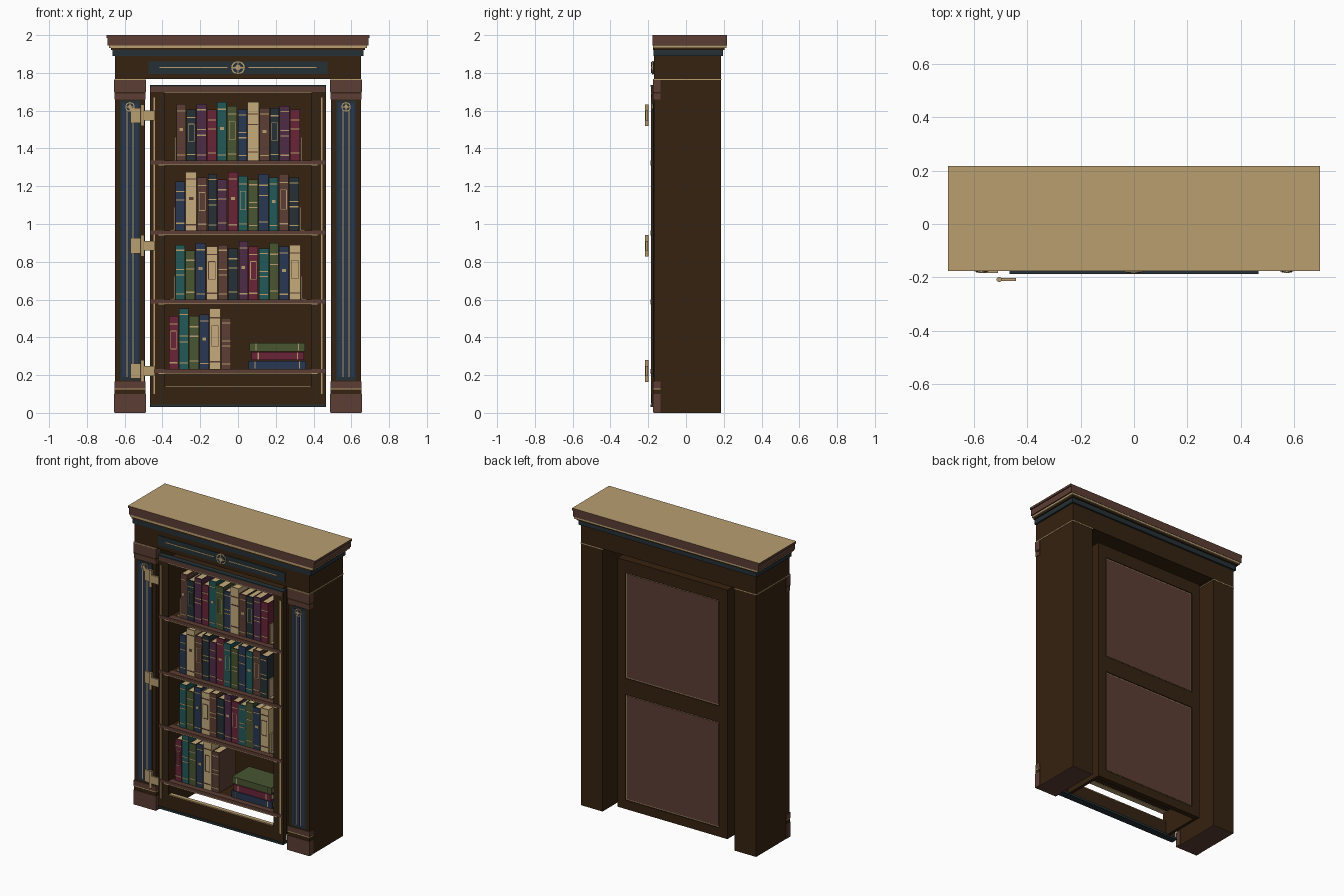
import bpy, bmesh, math
from mathutils import Matrix, Vector

cube = bpy.data.objects.get("Cube")
if cube:
    bpy.data.objects.remove(cube, do_unlink=True)

COLOURS = {
    "dark wood": (.036, .016, .005), "rosewood": (.107, .048, .033),
    "slate": (.018, .030, .035), "gold": (.479, .342, .162),
    "parchment": (.56, .41, .20), "navy": (.021, .038, .085),
    "teal": (.014, .100, .098), "green": (.065, .089, .030),
    "maroon": (.144, .018, .037), "plum": (.076, .025, .061),
}
NAMES = list(COLOURS)
MATERIALS = []
for title, rgb in COLOURS.items():
    m = bpy.data.materials.new(title)
    m.use_nodes = True
    m.diffuse_color = (*rgb, 1)
    shader = m.node_tree.nodes["Principled BSDF"]
    shader.inputs["Base Color"].default_value = (*rgb, 1)
    shader.inputs["Roughness"].default_value = .7
    MATERIALS.append(m)


class Part:
    """Collects boxes and cylinders into one named object."""

    def __init__(self, name):
        self.name, self.bm = name, bmesh.new()

    def paint(self, verts, colour):
        faces = {f for v in verts for f in v.link_faces}
        for f in faces:
            f.material_index = NAMES.index(colour)
        return faces

    def box(self, colour, xs, ys, zs):
        size = [b - a for a, b in (xs, ys, zs)]
        mid = [(a + b) / 2 for a, b in (xs, ys, zs)]
        mat = Matrix.Translation(mid) @ Matrix.Diagonal((*size, 1))
        made = bmesh.ops.create_cube(self.bm, size=1, matrix=mat)["verts"]
        return self.paint(made, colour)

    def disc(self, colour, centre, radius, depth, upright=False, sides=20):
        turn = Matrix() if upright else Matrix.Rotation(math.pi / 2, 4, "X")
        made = bmesh.ops.create_cone(self.bm, cap_ends=True, segments=sides, radius1=radius,
                                     radius2=radius, depth=depth,
                                     matrix=Matrix.Translation(centre) @ turn)["verts"]
        return self.paint(made, colour)

    def done(self):
        mesh = bpy.data.meshes.new(self.name)
        self.bm.to_mesh(mesh)
        self.bm.free()
        for m in MATERIALS:
            mesh.materials.append(m)
        ob = bpy.data.objects.new(self.name, mesh)
        bpy.context.collection.objects.link(ob)
        return ob


def around(c, half):
    return (c - half, c + half)


def rosette(part, x, y, z, r):
    # Ringed medallion with spokes
    part.disc("gold", (x, y, z), r, .008)
    part.disc("slate", (x, y - .003, z), r * .8, .006)
    for horizontal in (True, False):
        a, b = (r * .8, r * .1) if horizontal else (r * .1, r * .8)
        part.box("gold", around(x, a), (y - .008, y), around(z, b))
    part.disc("gold", (x, y - .005, z), r * .4, .008)


FRONT, BACK = -.17, .185

# Side columns with plinth, fluted inlay and capital
for side, label in ((-1, "right"), (1, "left")):
    c = side * .572
    p = Part(label + "_column")
    p.box("dark wood", around(c, .08), (FRONT, BACK), (.002, 1.768))
    p.box("rosewood", around(c, .08), (FRONT, BACK), (0, .002))
    for colour, grow, z0, z1 in (
            ("rosewood", .004, .002, .1), ("dark wood", .002, .1, .125), ("gold", .003, .125, .13),
            ("rosewood", .003, .13, .165), ("rosewood", .002, 1.66, 1.69),
            ("dark wood", .003, 1.69, 1.7), ("rosewood", .004, 1.7, 1.762)):
        p.box(colour, around(c, .08 + grow), (FRONT - .002 - grow, -.135), (z0, z1))
    p.box("gold", around(c, .083), (FRONT - .006, BACK + .002), (1.762, 1.768))
    p.box("slate", around(c, .054), (FRONT - .003, FRONT), (.172, 1.655))
    for k in (-1, 0, 1):
        p.box("navy", around(c + k * .033, .009), (FRONT - .005, FRONT), (.19, 1.64))
    for k in (-1, 1):
        p.box("gold", around(c + k * .0165, .003), (FRONT - .006, FRONT), (.19, 1.64))
    rosette(p, c, FRONT - .004, 1.62, .025)
    p.done()

# Lintel with inlaid plaque
p = Part("lintel")
p.box("dark wood", (-.652, .652), (FRONT, BACK), (1.768, 1.89))
p.box("slate", (-.474, .474), (FRONT - .005, FRONT), (1.795, 1.86))
for s in (-1, 1):
    p.box("gold", around(s * .235, .18), (FRONT - .007, FRONT), around(1.828, .003))
rosette(p, 0, FRONT - .006, 1.828, .036)
p.done()

# Stepped cornice with a gilt top face
p = Part("cornice")
for colour, grow, z0, z1 in (
        ("slate", .012, 1.89, 1.922), ("dark wood", .02, 1.922, 1.932), ("gold", .03, 1.932, 1.945),
        ("rosewood", .038, 1.945, 1.985), ("rosewood", .045, 1.985, 2)):
    out = min(grow, .032)
    faces = p.box(colour, around(0, .652 + grow), (FRONT - out * .2, BACK + out), (z0, z1))
for f in faces:
    f.normal_update()
    if f.normal.z > .5:
        f.material_index = NAMES.index("gold")
p.done()

# Door carcass: open at the bottom, panelled at the back
p = Part("door_carcass")
REAR = .145
for s in (-1, 1):
    p.box("dark wood", around(s * .4, .01), (-.155, REAR), (.04, 1.715))
    p.box("dark wood", around(s * .37, .021), (.125, REAR), (.04, 1.7))
p.box("dark wood", (-.39, .39), (-.155, REAR), (1.695, 1.715))
p.box("dark wood", (-.39, .39), (.11, .125), (.04, 1.7))
for z0, z1 in ((.04, .1), (.81, .92), (1.63, 1.695)):
    p.box("dark wood", (-.349, .349), (.125, REAR), (z0, z1))
for z0, z1 in ((.1, .81), (.92, 1.63)):
    p.box("gold", (-.349, .349), (.125, .138), (z0, z1))
    p.box("rosewood", (-.342, .342), (.126, .141), (z0 + .007, z1 - .007))
p.done()

# Face frame of the door
p = Part("door_face_frame")
for s in (-1, 1):
    p.box("dark wood", around(s * .4275, .0375), (-.182, -.15), (.045, 1.733))
    p.box("gold", around(s * .444, .004), (-.185, -.18), (.1, 1.67))
    p.box("slate", around(s * .409, .002), (-.184, -.18), (.05, 1.69))
p.box("rosewood", (-.463, .463), (-.186, -.15), (1.7, 1.728))
p.box("slate", (-.466, .466), (-.187, -.15), (1.728, 1.737))
p.box("gold", (-.39, .39), (-.184, -.15), (1.693, 1.7))
p.box("dark wood", (-.39, .39), (-.18, -.155), (.045, .14))
p.box("gold", (-.385, .385), (-.182, -.155), (.138, .143))
p.box("slate", (-.466, .466), (-.187, -.14), (.03, .045))
p.done()

# Shelves with gilt-edged lips
SHELVES = (1.335, .965, .6, .232)
p = Part("shelves")
for top in SHELVES:
    p.box("dark wood", (-.39, .39), (-.15, .11), (top - .022, top))
    p.box("rosewood", (-.462, .462), (-.188, -.15), (top - .02, top))
    p.box("gold", (-.42, .42), (-.187, -.15), (top - .026, top - .02))
p.done()

# Books: covers, page blocks and gilt spine work
SPINE, EDGE = -.15, .03


def book(part, colour, x, width, z, height, style):
    xs, zs = (x, x + width), (z, z + height)
    part.box(colour, xs, (SPINE, SPINE + .008), zs)
    for cover in ((x, x + .004), (x + width - .004, x + width)):
        part.box(colour, cover, (SPINE + .008, EDGE), zs)
    part.box("parchment", (x + .004, x + width - .004), (SPINE + .008, EDGE - .006),
             (z + .002, z + height - .004))
    trim = "rosewood" if colour == "parchment" else "gold"
    ys = (SPINE - .002, SPINE)
    mid = x + width / 2
    for level in ((.1, .88), (.15, .62, .8), (.1, .45, .55, .9), (.12, .85))[style]:
        part.box(trim, (x + .003, x + width - .003), ys, around(z + level * height, .003))
    if style == 3:
        for dx in (-1, 1):
            part.box(trim, around(mid + dx * width * .3, .0015), ys,
                     around(z + height * .55, height * .17))
        for dz in (.38, .72):
            part.box(trim, around(mid, width * .3), ys, around(z + dz * height, .0015))
    elif style == 0:
        part.box(trim, around(mid, width * .2), ys, around(z + height * .55, .008))


CYCLE = ["rosewood", "slate", "plum", "maroon", "teal", "green", "navy", "parchment"]
# Each row: name, first colour in the cycle, start, heights in hundredths
ROWS = (("top", 0, -.325, (30, 27, 30, 27, 31, 29, 27, 31, 28, 28, 29, 27)),
        ("upper", 6, -.33, (26, 31, 28, 30, 27, 31, 29, 27, 30, 28, 30, 28)),
        ("lower", 4, -.33, (29, 26, 30, 28, 29, 27, 31, 28, 27, 30, 28, 29)),
        ("bottom", 3, -.365, (28, 32, 28, 29, 32, 27)))
for row, (label, first, x, heights) in enumerate(ROWS):
    p = Part(label + "_books")
    left = x
    for i, h in enumerate(heights):
        colour = CYCLE[(first + i) % len(CYCLE)]
        if label == "upper" and i == 9:
            colour = "teal"
        width = .059 if colour == "parchment" else .049 + .002 * (i % 3)
        book(p, colour, x, width, SHELVES[row], h / 100, (i * 3 + row) % 4)
        x += width + .003
    p.done()
    # Bookends
    if label != "bottom":
        p = Part(label + "_bookends")
        z = SHELVES[row]
        for edge, s in ((left - .007, -1), (x + .004, 1)):
            p.box("gold", around(edge, .004), (-.14, 0), (z, z + .125))
            p.box("gold", around(edge + s * .012, .012), (-.14, 0), (z, z + .005))
        p.done()

# Stack of books lying flat
p = Part("stacked_books")
z = SHELVES[3]
for colour, x0, x1 in (("navy", .055, .36), ("maroon", .072, .35), ("green", .06, .355)):
    p.box("parchment", (x0 + .005, x1 - .005), (SPINE + .008, EDGE - .005), (z + .005, z + .039))
    p.box(colour, (x0, x1), (SPINE, SPINE + .008), (z, z + .044))
    for dz in (0, .039):
        p.box(colour, (x0, x1), (SPINE + .008, EDGE), (z + dz, z + dz + .005))
    for bx in (x0 + .035, x1 - .035):
        p.box("gold", around(bx, .003), (SPINE - .002, SPINE), (z + .003, z + .041))
    z += .047
p.done()

# Hinges: fixed leaf, knuckle and door leaf
for label, z in (("top", 1.575), ("middle", .885), ("bottom", .222)):
    p = Part(label + "_hinge")
    p.box("gold", (-.568, -.51), (-.183, FRONT), around(z, .04))
    p.box("gold", (-.498, -.442), (-.214, -.202), around(z, .026))
    p.disc("gold", (-.505, -.208, z), .01, .115, upright=True, sides=16)
    p.done()
